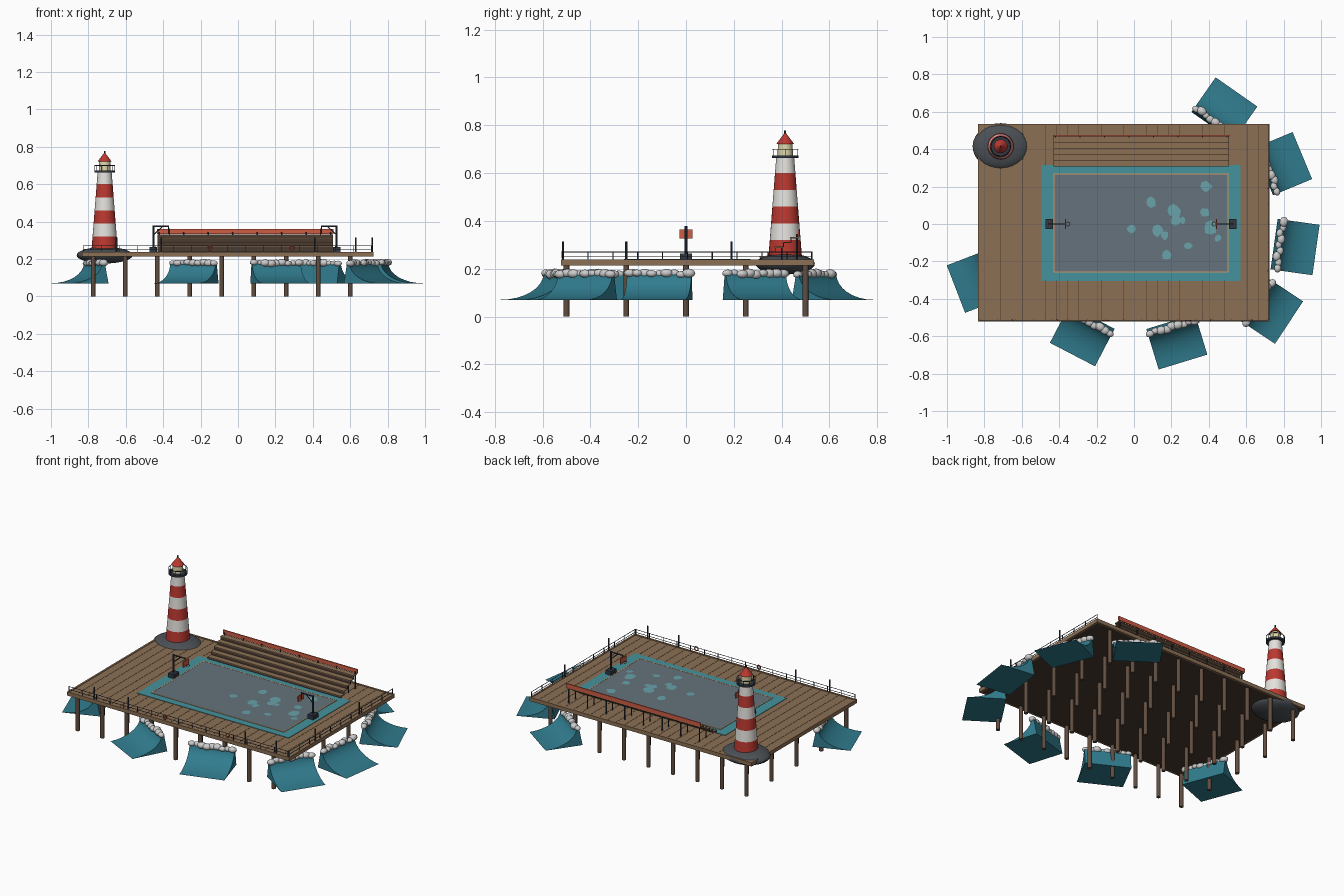
import bpy, bmesh, math, random
from mathutils import Matrix, Vector

if "Cube" in bpy.data.objects:
    bpy.data.objects.remove(bpy.data.objects["Cube"])
random.seed(4)

def mat(name, r, g, b):
    m = bpy.data.materials.new(name)
    m.diffuse_color = (r, g, b, 1)
    m.use_nodes = True
    m.node_tree.nodes["Principled BSDF"].inputs["Base Color"].default_value = m.diffuse_color
    return m
WOOD = mat("deck_wood", .26, .16, .09)
DARK = mat("dark_wood", .07, .045, .03)
PILE = mat("pile_wood", .12, .075, .05)
TEAL = mat("court_teal", .06, .29, .34)
GREY = mat("court_grey", .13, .17, .20)
POOL = mat("puddle", .14, .36, .40)
ORANGE = mat("line_orange", .65, .32, .12)
RED = mat("red", .50, .04, .03)
CORAL = mat("coral", .62, .11, .06)
WHITE = mat("white", .78, .76, .72)
CREAM = mat("cream", .75, .70, .42)
METAL = mat("metal", .03, .04, .055)
ROCK = mat("rock", .07, .08, .09)
WAVE = mat("wave", .03, .20, .27)
FOAM = mat("foam", .85, .87, .88)

def finish(name, bm, m, smooth=False):
    me = bpy.data.meshes.new(name)
    bmesh.ops.recalc_face_normals(bm, faces=bm.faces)
    bm.to_mesh(me)
    bm.free()
    o = bpy.data.objects.new(name, me)
    bpy.context.collection.objects.link(o)
    me.materials.append(m)
    if smooth:
        bpy.context.view_layer.objects.active = o
        bpy.ops.object.select_all(action='DESELECT')
        o.select_set(True)
        bpy.ops.object.shade_smooth_by_angle(angle=math.radians(40))
    return o

def add_box(bm, x0, x1, y0, y1, z0, z1):
    M = Matrix.Translation(((x0+x1)/2, (y0+y1)/2, (z0+z1)/2)) @ Matrix.Diagonal((x1-x0, y1-y0, z1-z0, 1))
    bmesh.ops.create_cube(bm, size=1, matrix=M)

def add_rod(bm, a, b, r0, r1=None, n=8):
    a, b = Vector(a), Vector(b)
    d = b - a
    M = Matrix.Translation((a+b)/2) @ d.to_track_quat('Z', 'Y').to_matrix().to_4x4()
    bmesh.ops.create_cone(bm, cap_ends=True, segments=n, radius1=r0,
                          radius2=r0 if r1 is None else r1, depth=d.length, matrix=M)

def boxes(name, m, *bs):
    bm = bmesh.new()
    for b in bs:
        add_box(bm, *b)
    return finish(name, bm, m)

def rods(name, m, *rs, n=8):
    bm = bmesh.new()
    for r in rs:
        add_rod(bm, *r, n=n)
    return finish(name, bm, m, True)

def ring(name, m, loc, R, r, rot=(0, 0, 0)):
    bpy.ops.mesh.primitive_torus_add(location=loc, rotation=rot, major_radius=R, minor_radius=r,
                                     major_segments=24, minor_segments=6)
    bpy.context.object.name = name
    bpy.context.object.data.materials.append(m)
    bpy.ops.object.shade_smooth_by_angle()

# deck
X0, X1, Y0, Y1, Z = -.835, .725, -.522, .535, .235
boxes("deck_base", DARK, (X0+.004, X1-.004, Y0+.004, Y1-.004, .215, .228))
n = 26
w = (X1-X0) / n
boxes("deck_planks", WOOD, *[(X0+w*i+.0008, X0+w*(i+1)-.0008, Y0, Y1, .222, Z) for i in range(n)])
boxes("deck_trim", WOOD, (X0, X0+.012, Y0, Y1, .214, .238), (X1-.012, X1, Y0, Y1, .214, .238),
      (X0, X1, Y0, Y0+.012, .214, .238), (X0, X1, Y1-.012, Y1, .214, .238))

# piles
rods("piles", PILE, *[((-.775+.172*i, -.5+.25*j, 0), (-.775+.172*i, -.5+.25*j, .22), .0125)
                      for i in range(9) for j in range(5)], n=10)

# court surface, border line and puddles
boxes("court_surround", TEAL, (-.495, .57, -.305, .315, .23, .238))
boxes("court", GREY, (-.43, .505, -.26, .27, .23, .240))
t = .005
boxes("court_line", ORANGE, (-.43, .505, -.26, -.26+t, .235, .2408), (-.43, .505, .27-t, .27, .235, .2408),
      (-.43, -.43+t, -.26, .27, .235, .2408), (.505-t, .505, -.26, .27, .235, .2408))
bm = bmesh.new()
for x, y, r in ((.09, .12, .033), (.21, .07, .042), (.22, .02, .03), (.385, .2, .034), (-.015, -.025, .024),
                (.125, -.035, .036), (.165, -.06, .025), (.175, -.165, .03), (.29, -.115, .024),
                (.38, .065, .026), (.41, -.02, .038), (.45, -.075, .022), (.26, .02, .02)):
    vs = []
    for k in range(8):
        a, q = k*math.tau/8, r*random.uniform(.7, 1.1)
        vs.append(bm.verts.new((x+q*math.cos(a), y+q*math.sin(a), .2412)))
    bm.faces.new(vs)
finish("puddles", bm, POOL)

# hoops at both ends
for tag, px, s in (("left", -.452, 1), ("right", .527, -1)):
    boxes(tag+"_hoop_base", METAL, (px-.02, px+.02, -.026, .026, .238, .264))
    rods(tag+"_hoop_post", METAL, ((px, 0, .25), (px, 0, .378), .006),
         ((px, 0, .374), (px+s*.084, 0, .374), .004), ((px, 0, .33), (px+s*.05, 0, .374), .003),
         ((px+s*.08, 0, .374), (px+s*.08, 0, .335), .003))
    bx = px+s*.085
    boxes(tag+"_backboard", CORAL, (bx-.003, bx+.003, -.028, .028, .327, .363))
    ring(tag+"_rim", CORAL, (bx+s*.014, 0, .334), .011, .0015)

# stepped seating
BX0, BX1, y0, z0, d, h = -.43, .507, .31, .252, .032, .02
boxes("bleacher_treads", WOOD, *[(BX0, BX1, y0+d*i-.003, y0+d*(i+1), z0+h*i-.005, z0+h*i) for i in range(5)])
boxes("bleacher_risers", DARK, *[(BX0, BX1, y0+d*i, y0+d*i+.003, z0+h*(i-1)-.002, z0+h*i-.004) for i in range(5)])
boxes("bleacher_back", CORAL, (BX0-.004, BX1+.004, .468, .475, .334, .360))
xs = [BX0+.01+(BX1-BX0-.02)*i/7 for i in range(8)]
rods("bleacher_legs", METAL, *[((x, .465, Z), (x, .465, .345), .004) for x in xs],
     *[((x, .40, Z), (x, .40, .288), .003) for x in xs])

# railing on the front and right sides
fy, rx, r = Y0+.008, X1-.008, .0018
rails = [((X0+.008, fy, z), (rx, fy, z), r) for z in (.252, .270)]
rails += [((rx, fy, z), (rx, Y1-.008, z), r) for z in (.252, .270)]
rails += [((X0+.008+.0962*i, fy, Z), (X0+.008+.0962*i, fy, .272), .0025) for i in range(17)]
rails += [((rx, fy+.104*i, Z), (rx, fy+.104*i, .272), .0025) for i in range(11)]
rods("railing", METAL, *rails, n=6)
tall = [(x, fy) for x in (-.65, -.41, .41, .63)] + [(rx, y) for y in (-.25, .19)]
rods("tall_posts", METAL, *[((x, y, Z), (x, y, .314), .0045) for x, y in tall])
for i, x in enumerate((-.15, .29)):
    ring("life_ring_%d" % i, CORAL, (x, fy-.004, .26), .012, .0035, (math.pi/2, 0, 0))

# lighthouse
LX, LY = -.713, .415
bm = bmesh.new()
bmesh.ops.create_uvsphere(bm, u_segments=28, v_segments=14, radius=1,
                          matrix=Matrix.Translation((LX, LY, .22)) @ Matrix.Diagonal((.15, .124, .044, 1)))
finish("rock", bm, ROCK, True)
rad = lambda z: .070 - (z-.25)*.078
zs = (.25, .32, .39, .46, .53, .60, .668)
for i in range(6):
    rods("tower_band_%d" % i, WHITE if i % 2 else RED,
         ((LX, LY, zs[i]), (LX, LY, zs[i+1]), rad(zs[i]), rad(zs[i+1])), n=28)
rods("gallery", METAL, ((LX, LY, .663), (LX, LY, .674), .055), n=28)
rods("lantern_room", CREAM, ((LX, LY, .674), (LX, LY, .725), .031), n=16)
rods("lantern_roof", RED, ((LX, LY, .722), (LX, LY, .766), .037, .004), n=20)
rods("finial", METAL, ((LX, LY, .76), (LX, LY, .778), .004))
ring("gallery_rail", METAL, (LX, LY, .70), .053, .002)
rods("gallery_posts", METAL, *[((LX+.053*math.cos(a), LY+.053*math.sin(a), .67),
     (LX+.053*math.cos(a), LY+.053*math.sin(a), .70), .0015) for a in [k*math.tau/10 for k in range(10)]], n=6)

# waves: outer foot centre and outward angle; concave face, foam on the crest
prof = [(0, .07)]
for k in range(1, 9):
    a = k/8*math.pi/2
    prof.append((-.19*math.sin(a), .18-.11*math.cos(a)))
prof += [(-.205, .18), (-.212, .14), (-.226, .07)]
for i, (x, y, deg) in enumerate(((.548, .706, 55), (.90, .366, 22.6), (.973, -.139, -8), (.829, -.527, -33.5),
                                 (.262, -.738, -73), (-.329, -.698, -117.5), (-.952, -.348, 201))):
    M = Matrix.Translation((x, y, 0)) @ Matrix.Rotation(math.radians(deg), 4, 'Z')
    bm = bmesh.new()
    f = bm.faces.new([bm.verts.new((px, -.136, pz)) for px, pz in prof])
    ext = bmesh.ops.extrude_face_region(bm, geom=[f], use_keep_orig=True)
    bmesh.ops.translate(bm, vec=(0, .272, 0), verts=[v for v in ext["geom"] if isinstance(v, bmesh.types.BMVert)])
    bm.transform(M)
    finish("wave_%d" % i, bm, WAVE, True)
    bm = bmesh.new()
    for k in range(9):
        s = random.uniform(.85, 1.2)
        L = Matrix.Translation((-.196+random.uniform(-.008, .008), -.125+.0312*k, .178+random.uniform(-.003, .004)))
        bmesh.ops.create_icosphere(bm, subdivisions=2, radius=1,
                                   matrix=M @ L @ Matrix.Diagonal((.02*s, .025*s, .017*s, 1)))
    finish("foam_%d" % i, bm, FOAM, True)
